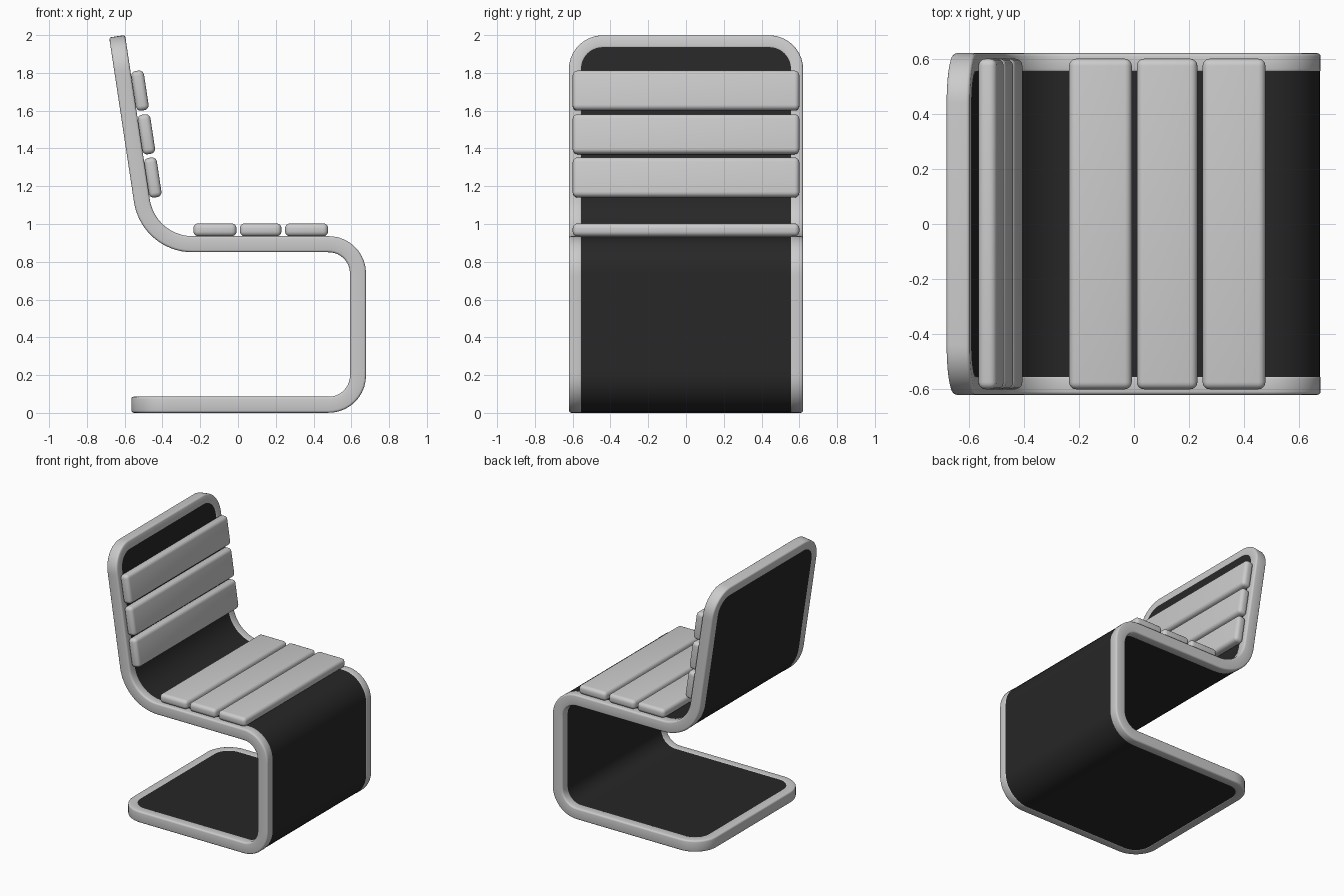
import bpy, bmesh
from math import sin, cos, pi, atan2, sqrt, radians
from mathutils import Vector

if "Cube" in bpy.data.objects:
    bpy.data.objects.remove(bpy.data.objects["Cube"])

LEAN = atan2(0.166, 1.101)          # backrest tilt from vertical
T = 0.0425                          # half thickness of the bent ribbon
# Side profile walked from the top of the back: (length, turn angle)
SEGS = [(0.881, 0), (0.27 * (pi / 2 - LEAN), pi / 2 - LEAN), (0.722, 0),
        (0.155 * pi / 2, -pi / 2), (0.54, 0),
        (0.155 * pi / 2, -pi / 2), (1.045, 0)]
LENGTH = sum(s[0] for s in SEGS)


def bend(s, y, n):
    """Map flat ribbon coordinates (along, across, out) onto the bent profile."""
    x, z, a = -0.64, 1.994, LEAN - pi / 2
    for length, turn in SEGS:
        d = min(s, length)
        da = turn * d / length
        chord = d if abs(da) < 1e-9 else d * sin(da / 2) / (da / 2)
        x += chord * cos(a + da / 2)
        z += chord * sin(a + da / 2)
        a += da
        s -= d
        if s <= 1e-9:
            break
    return Vector((x - sin(a) * n, y, z + cos(a) * n))


def finish(name, bm, mat=None):
    bmesh.ops.recalc_face_normals(bm, faces=bm.faces)
    me = bpy.data.meshes.new(name)
    bm.to_mesh(me)
    bm.free()
    ob = bpy.data.objects.new(name, me)
    bpy.context.collection.objects.link(ob)
    if mat:
        me.materials.append(mat)
    bpy.ops.object.select_all(action='DESELECT')
    ob.select_set(True)
    bpy.context.view_layer.objects.active = ob
    bpy.ops.object.shade_smooth_by_angle(angle=radians(40))
    return ob


def skin(bm, rings, closed):
    """Join equal rings of points with quads."""
    rows = [[bm.verts.new(p) for p in r] for r in rings]
    k = len(rows[0])
    for i in range(len(rows) if closed else len(rows) - 1):
        a, b = rows[i], rows[(i + 1) % len(rows)]
        for j in range(k):
            bm.faces.new((a[j], a[(j + 1) % k], b[(j + 1) % k], b[j]))
    if not closed:
        bm.faces.new(rows[0])
        bm.faces.new(rows[-1])


# Rounded-rectangle loop of the frame centreline, with outward directions
HW, EDGE, R = 0.585, 0.035, 0.145
loop = []
for cs, cy, start in ((LENGTH - EDGE - R, HW - R, 0), (EDGE + R, HW - R, 1),
                      (EDGE + R, R - HW, 2), (LENGTH - EDGE - R, R - HW, 3)):
    for i in range(11):
        t = (start + i / 10) * pi / 2
        loop.append((cs + R * cos(t), cy + R * sin(t), cos(t), sin(t)))
    if start in (0, 2):              # long side to the next corner
        end = EDGE + R if start == 0 else LENGTH - EDGE - R
        p = loop[-1]
        for i in range(1, 150):
            loop.append((p[0] + (end - p[0]) * i / 150, p[1], p[2], p[3]))

# Bar cross-section with softened corners
B = 0.012
section = []
for q, (sx, sy) in enumerate(((1, 1), (-1, 1), (-1, -1), (1, -1))):
    for i in range(4):
        t = (q + i / 3) * pi / 2
        section.append((sx * (0.035 - B) + B * cos(t), sy * (T - B) + B * sin(t)))

# Frame
bm = bmesh.new()
skin(bm, [[bend(s + ds * a, y + dy * a, n) for a, n in section]
          for s, y, ds, dy in loop], True)
finish("frame", bm)

# Dark panel filling the frame
dark = bpy.data.materials.new("dark_panel")
dark.diffuse_color = (0.02, 0.02, 0.02, 1)
dark.use_nodes = True
dark.node_tree.nodes["Principled BSDF"].inputs["Base Color"].default_value = dark.diffuse_color
W, S0, PR, PT = 0.557, 0.063, 0.117, T - 0.002
corner = [PR * (1 - cos(i / 10 * pi / 2)) for i in range(11)]
span = LENGTH - 2 * (S0 + PR)
rows = ([S0 + c for c in corner]
        + [S0 + PR + span * i / 150 for i in range(1, 150)]
        + [LENGTH - S0 - c for c in reversed(corner)])
rings = []
for s in rows:
    d = max(0, PR - min(s - S0, LENGTH - S0 - s))
    w = W - PR + sqrt(max(0, PR * PR - d * d))
    rings.append([bend(s, y, n) for y, n in ((-w, -PT), (w, -PT), (w, PT), (-w, PT))])
bm = bmesh.new()
skin(bm, rings, False)
finish("panel", bm, dark)


# Slats
def slat(name, x, z, width, tilt):
    bm = bmesh.new()
    bmesh.ops.create_cube(bm, size=1)
    for v in bm.verts:
        v.co = (v.co.x * width, v.co.y * 1.2, v.co.z * 0.068)
    bmesh.ops.bevel(bm, geom=bm.edges[:], offset=0.026, segments=5,
                    profile=0.5, affect='EDGES')
    ob = finish(name, bm)
    ob.location = (x, 0, z)
    ob.rotation_euler = (0, tilt, 0)


for i, (x, w) in enumerate(((-0.122, 0.228), (0.12, 0.22), (0.363, 0.228))):
    slat(f"seat_slat_{i + 1}", x, 0.969, w, 0)
for i, (x, z) in enumerate(((-0.519, 1.706), (-0.485, 1.475), (-0.451, 1.246))):
    slat(f"back_slat_{i + 1}", x, z, 0.212, pi / 2 + LEAN - 2 * LEAN)
